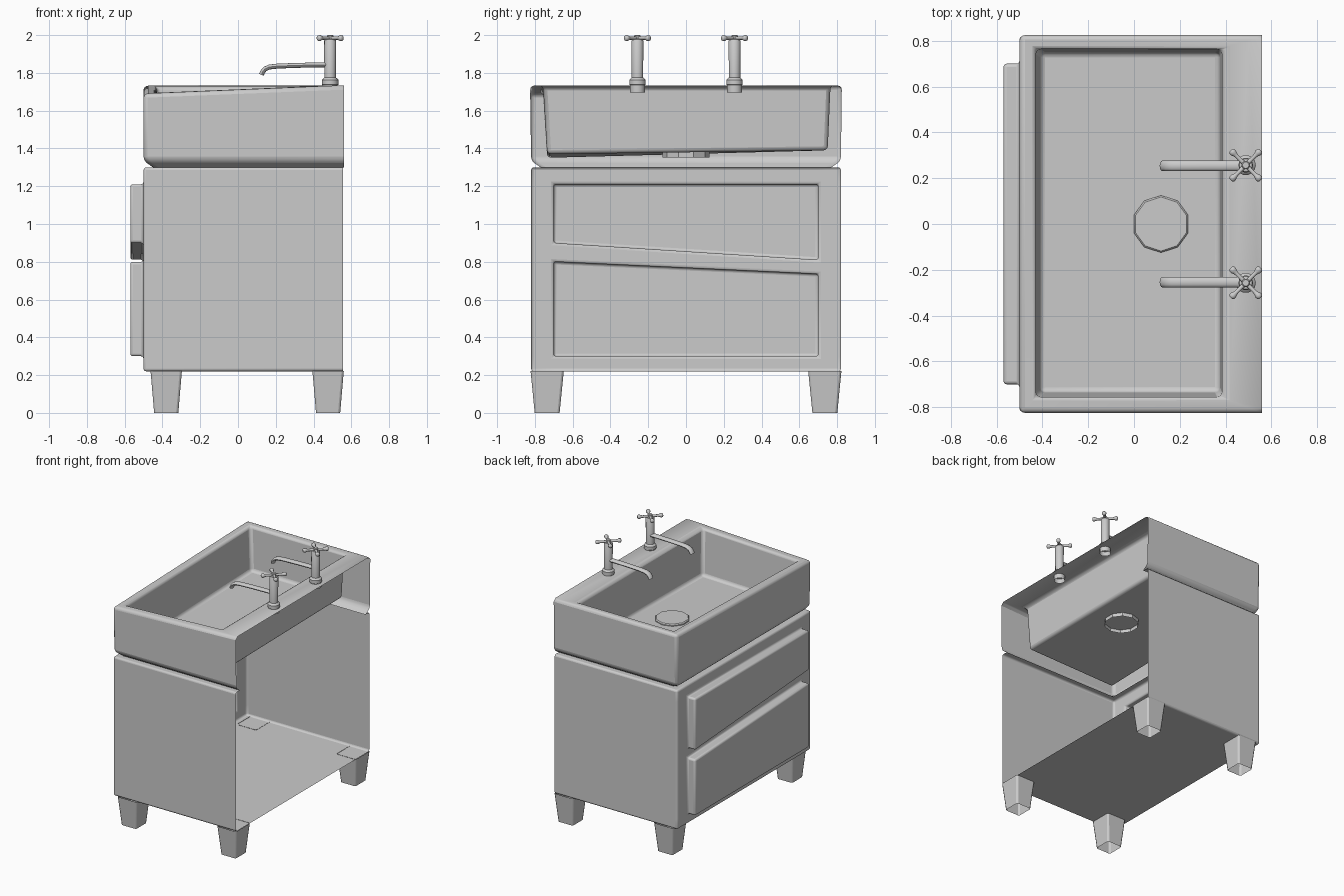
import bpy, bmesh, math
from mathutils import Matrix, Vector

if "Cube" in bpy.data.objects:
    bpy.data.objects.remove(bpy.data.objects["Cube"])


def finish(name, bm, bevel=0.0, segs=3, angle=35):
    bmesh.ops.remove_doubles(bm, verts=bm.verts, dist=1e-5)
    bmesh.ops.recalc_face_normals(bm, faces=bm.faces)
    me = bpy.data.meshes.new(name)
    bm.to_mesh(me)
    bm.free()
    ob = bpy.data.objects.new(name, me)
    bpy.context.collection.objects.link(ob)
    bpy.ops.object.select_all(action='DESELECT')
    bpy.context.view_layer.objects.active = ob
    ob.select_set(True)
    if bevel:
        m = ob.modifiers.new("Bevel", 'BEVEL')
        m.width, m.segments = bevel, segs
        m.limit_method, m.angle_limit = 'ANGLE', math.radians(25)
    bpy.ops.object.shade_smooth_by_angle(angle=math.radians(angle))
    return ob


def bridge(bm, a, b, closed=True):
    n = len(a)
    for i in range(n if closed else n - 1):
        j = (i + 1) % n
        bm.faces.new((a[i], a[j], b[j], b[i]))


def ring(bm, pts):
    return [bm.verts.new(p) for p in pts]


def lathe(bm, profile, matrix=Matrix(), segs=14):
    prev = None
    for r, h in profile:
        cur = ring(bm, [matrix @ Vector((r * math.cos(t), r * math.sin(t), h))
                        for t in (2 * math.pi * k / segs for k in range(segs))])
        if prev:
            bridge(bm, prev, cur)
        prev = cur
    bm.faces.new(prev)


# Cabinet: open-backed shell, drawers pushed out of the front panel
XF, XB, W = -0.5, 0.555, 0.82
bm = bmesh.new()
ys = (-W, -0.70, 0.70, W)
rows = ((0.22, 0.22), (0.30, 0.30), (0.80, 0.735), (0.90, 0.81), (1.21, 1.21), (1.30, 1.30))
grid = [ring(bm, [(XF, y, za if y < 0 else zb) for y in ys]) for za, zb in rows]
for r in range(5):
    for c in range(3):
        q = (grid[r][c], grid[r][c + 1], grid[r + 1][c + 1], grid[r + 1][c])
        if c == 1 and r in (1, 3):
            out = ring(bm, [(-0.57, v.co.y, v.co.z) for v in q])
            bridge(bm, q, out)
            bm.faces.new(out)
        else:
            bm.faces.new(q)
# side walls and floor
path = [g[0] for g in reversed(grid)] + grid[0][1:] + [g[3] for g in grid[1:]]
back = ring(bm, [(XB, v.co.y, v.co.z) for v in path])
bridge(bm, path, back, closed=False)
# narrow inward lip around the top
top = [back[0]] + grid[5] + [back[-1]]
lip = ring(bm, [(max(v.co.x, -0.45), max(-0.77, min(0.77, v.co.y)), 1.30) for v in top])
bridge(bm, top, lip, closed=False)
finish("cabinet", bm, 0.014)

# Sink: outer skirt open at the back, sloping rim corner, inset basin
bm = bmesh.new()
u = [(0.56, -1), (-0.5, -1), (-0.5, 1), (0.56, 1)]
low = ring(bm, [(max(x, -0.45), s * 0.77, 1.30) for x, s in u])
mid = ring(bm, [(x, s * W, 1.335) for x, s in u])
rim = ring(bm, [(x, s * 0.825, 1.69 if (x < 0 and s < 0) else 1.733) for x, s in u])
inner = ring(bm, [(0.385, -0.757, 1.73), (-0.43, -0.757, 1.695),
                  (-0.43, 0.765, 1.73), (0.385, 0.765, 1.73)])
floor = ring(bm, [(0.375, -0.735, 1.37), (-0.41, -0.735, 1.35),
                  (-0.41, 0.75, 1.39), (0.375, 0.75, 1.39)])
bridge(bm, low, mid, closed=False)
bridge(bm, mid, rim, closed=False)
bridge(bm, rim, inner)
bridge(bm, inner, floor)
bm.faces.new(floor)
finish("sink_basin", bm, 0.022)

# Ten-sided drain cap
bm = bmesh.new()
lathe(bm, [(0.125, 1.352), (0.125, 1.388), (0.118, 1.395)],
      Matrix.Translation((0.118, 0, 0)) @ Matrix.Rotation(math.radians(18), 4, 'Z'), 10)
finish("drain", bm, angle=30)

# Tapered hollow legs
for lx, xn in ((-0.38, "front"), (0.477, "back")):
    for s, yn in ((-1, "right"), (1, "left")):
        bm = bmesh.new()
        sq = ((-1, -1), (1, -1), (1, 1), (-1, 1))
        cy = s * 0.735
        a = ring(bm, [(lx + i * 0.064, cy + j * 0.066, 0) for i, j in sq])
        b = ring(bm, [(lx + i * 0.083, cy + j * 0.088, 0.222) for i, j in sq])
        bridge(bm, a, b)
        finish(f"{xn}_{yn}_leg", bm, 0.012, 2)

# Taps: post, spout and cross handle
for s, side in ((-1, "right"), (1, "left")):
    base = Matrix.Translation((0.488, s * 0.257, 0))
    bm = bmesh.new()
    lathe(bm, [(0.04, 1.695), (0.04, 1.735), (0.044, 1.738), (0.044, 1.762), (0.038, 1.77),
               (0.031, 1.775), (0.032, 1.97), (0.028, 1.977), (0.017, 1.979),
               (0.018, 1.996), (0.014, 2.0)], base)
    finish(f"{side}_tap_post", bm)

    bm = bmesh.new()
    pts = [Vector(p) for p in ((0.47, 1.843), (0.32, 1.840), (0.21, 1.836), (0.165, 1.831),
                               (0.142, 1.820), (0.130, 1.805), (0.124, 1.790))]
    prev = None
    for i, p in enumerate(pts):
        t = (pts[min(i + 1, len(pts) - 1)] - pts[max(i - 1, 0)]).normalized()
        cur = []
        for k in range(12):
            ang = 2 * math.pi * k / 12
            v = 0.013 * math.sin(ang)
            cur.append((p.x - t.y * v, s * 0.254 + 0.023 * math.cos(ang), p.y + t.x * v))
        cur = ring(bm, cur)
        if prev:
            bridge(bm, prev, cur)
        prev = cur
    bm.faces.new(prev)
    finish(f"{side}_tap_spout", bm, angle=50)

    bm = bmesh.new()
    for k in range(4):
        m = (base @ Matrix.Translation((0, 0, 1.984))
             @ Matrix.Rotation(math.radians(45 + 90 * k), 4, 'Z')
             @ Matrix.Rotation(math.radians(90), 4, 'Y'))
        lathe(bm, [(0.010, 0.0), (0.009, 0.055), (0.012, 0.068), (0.016, 0.076),
                   (0.015, 0.087), (0.009, 0.092)], m, 10)
    finish(f"{side}_tap_handle", bm, angle=50)
